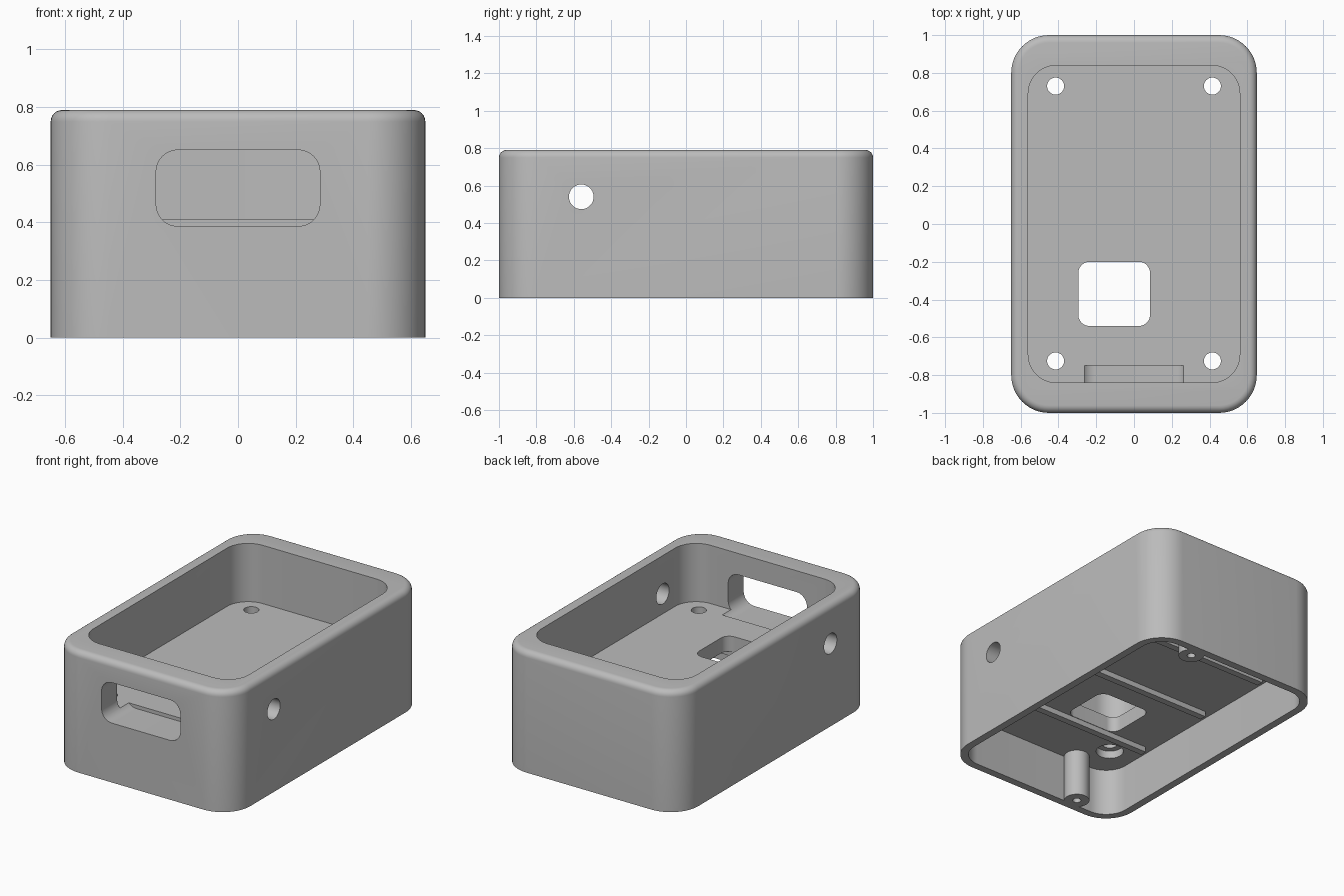
import bpy, bmesh, math
from mathutils import Matrix

if "Cube" in bpy.data.objects:
    bpy.data.objects.remove(bpy.data.objects["Cube"], do_unlink=True)

grey = bpy.data.materials.new("matte grey")
grey.use_nodes = True
COLOUR = (0.5, 0.5, 0.5, 1)
grey.diffuse_color = COLOUR
grey.node_tree.nodes["Principled BSDF"].inputs["Base Color"].default_value = COLOUR

ALONG_X = Matrix.Rotation(math.pi / 2, 4, "Z") @ Matrix.Rotation(math.pi / 2, 4, "X")
ALONG_Y = Matrix.Rotation(math.pi / 2, 4, "X")


def outline(hx, hy, r, steps=12):
    """Rounded rectangle, counter-clockwise."""
    pts = []
    for q, (sx, sy) in enumerate([(1, 1), (-1, 1), (-1, -1), (1, -1)]):
        for i in range(steps + 1):
            a = (q + i / steps) * math.pi / 2
            pts.append((sx * (hx - r) + r * math.cos(a), sy * (hy - r) + r * math.sin(a)))
    return pts


def prism(name, hx, hy, r, rings, centre=(0, 0), turn=Matrix()):
    """Rounded block built from (inset, level) rings."""
    bm = bmesh.new()
    loops = []
    for inset, level in rings:
        pts = outline(hx - inset, hy - inset, r - inset)
        loops.append([bm.verts.new((x + centre[0], y + centre[1], level)) for x, y in pts])
    n = len(loops[0])
    for low, high in zip(loops, loops[1:]):
        for i in range(n):
            j = (i + 1) % n
            bm.faces.new((low[i], low[j], high[j], high[i]))
    bm.faces.new(loops[0][::-1])
    bm.faces.new(loops[-1])
    bmesh.ops.remove_doubles(bm, verts=bm.verts, dist=1e-5)
    bmesh.ops.transform(bm, matrix=turn, verts=bm.verts)
    bmesh.ops.recalc_face_normals(bm, faces=bm.faces)
    mesh = bpy.data.meshes.new(name)
    bm.to_mesh(mesh)
    bm.free()
    mesh.materials.append(grey)
    obj = bpy.data.objects.new(name, mesh)
    bpy.context.collection.objects.link(obj)
    return obj


def rod(name, r, low, high, centre, turn=Matrix()):
    return prism(name, r, r, r, [(0, low), (0, high)], centre, turn)


def combine(target, tool, operation):
    bpy.context.view_layer.objects.active = target
    mod = target.modifiers.new(operation, "BOOLEAN")
    mod.operation, mod.solver, mod.object = operation, "EXACT", tool
    bpy.ops.object.modifier_apply(modifier=mod.name)
    bpy.data.objects.remove(tool, do_unlink=True)


HEIGHT, FLOOR_TOP, FLOOR_LOW, FILLET = 0.79, 0.41, 0.31, 0.04

# Outer shell with a rounded top edge
rings = [(0, 0)]
for i in range(7):
    a = i / 6 * math.pi / 2
    rings.append((FILLET * (1 - math.cos(a)), HEIGHT - FILLET * (1 - math.sin(a))))
case = prism("enclosure", 0.65, 1.0, 0.2, rings)

# Upper tray and lower compartment
combine(case, prism("tray", 0.56, 0.84, 0.15, [(0, FLOOR_TOP), (0, 1)]), "DIFFERENCE")
combine(case, prism("compartment", 0.6, 0.95, 0.15, [(0, -0.2), (0, FLOOR_LOW)]), "DIFFERENCE")

# Underside ribs
for y in (-0.565, 0, 0.54):
    combine(case, prism("rib", 0.55, 0.022, 0.002, [(0, 0.275), (0, 0.34)], (0, y)), "UNION")

# Lid screw pillars on one diagonal
for s in (1, -1):
    at = (0.3 * s, 0.9 * s)
    combine(case, rod("pillar", 0.077, 0, 0.35, at), "UNION")
    combine(case, rod("pillar_hole", 0.025, -0.1, 0.25, at), "DIFFERENCE")

# Counterbored floor holes
for x in (-0.415, 0.415):
    for y in (-0.725, 0.73):
        combine(case, rod("screw_hole", 0.045, 0.25, 0.5, (x, y)), "DIFFERENCE")
        combine(case, rod("counterbore", 0.083, 0.25, 0.36, (x, y)), "DIFFERENCE")

# Floor window, front port and side cable holes
combine(case, prism("window", 0.19, 0.17, 0.06, [(0, 0.2), (0, 0.6)], (-0.105, -0.37)), "DIFFERENCE")
combine(case, prism("port", 0.284, 0.132, 0.075, [(0, 0.75), (0, 1.2)], (0, 0.519), ALONG_Y), "DIFFERENCE")
combine(case, rod("cable_hole", 0.066, -1, 1, (-0.56, 0.54), ALONG_X), "DIFFERENCE")

# Smooth rounded walls, crisp edges
bpy.ops.object.select_all(action="DESELECT")
case.select_set(True)
bpy.context.view_layer.objects.active = case
bpy.ops.object.shade_smooth_by_angle(angle=math.radians(30))
